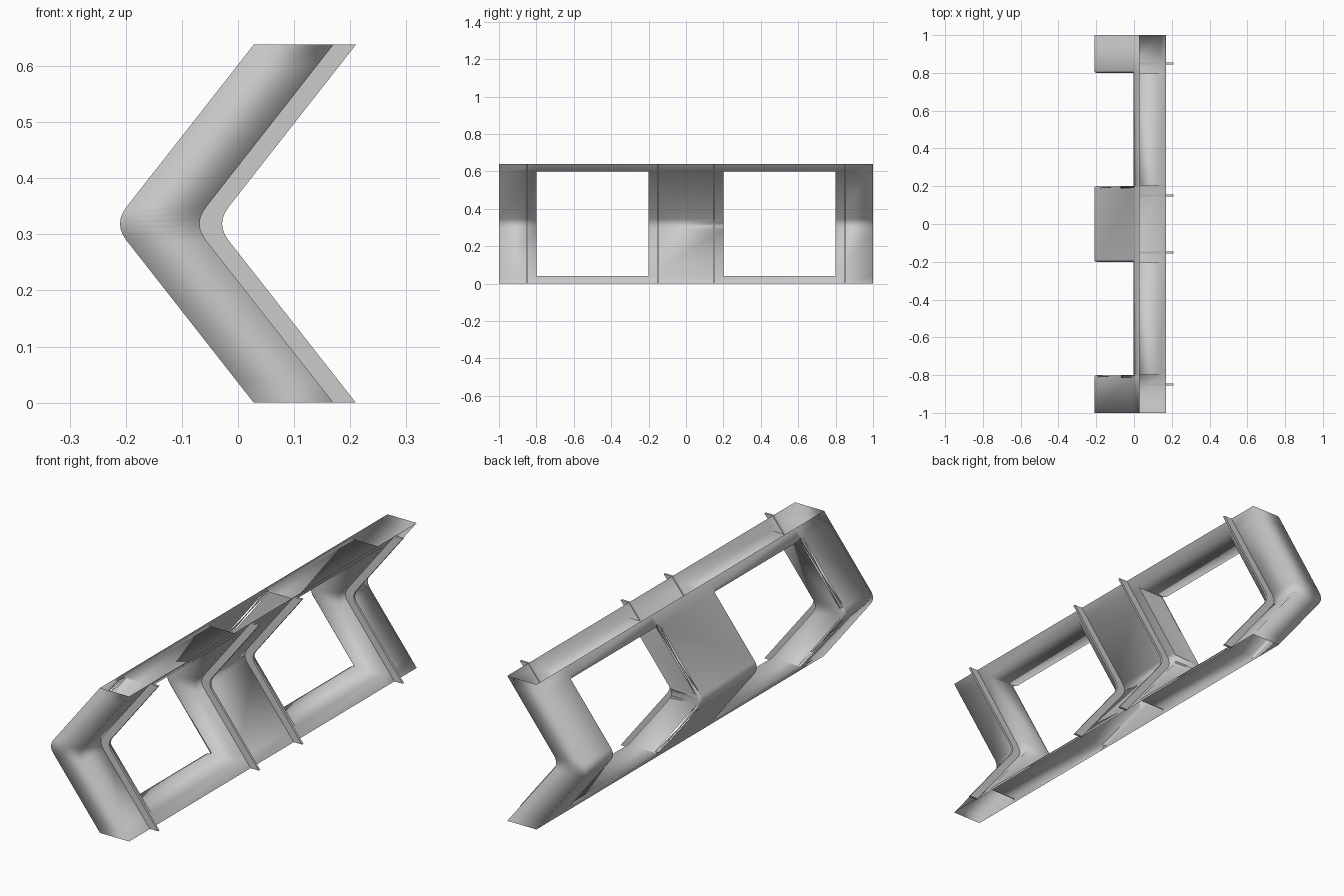
import bpy, bmesh, math

if "Cube" in bpy.data.objects:
    bpy.data.objects.remove(bpy.data.objects["Cube"])

H, MID, LEAN = 0.638, 0.319, 0.784     # height, elbow height, lean of each half
RAIL = 0.04                            # rail thickness in z
BACK, FRONT, FIN = 0.028, 0.17, 0.21   # x of the layers at z = 0


def elbow_path():
    """(x shift, z) rows of the chevron with a rounded elbow."""
    r = 0.03
    pts = [(-LEAN * z, z) for z in (0, RAIL)]
    for i in range(7):
        t = i / 6
        x = -LEAN * (MID - r * ((1 - t) ** 2 + t ** 2))
        pts.append((x, MID - r + 2 * r * t))
    return pts + [(-x, z) for x, z in ((LEAN * RAIL, H - RAIL), (0, H))]


def finish(name, bm, angle):
    bmesh.ops.recalc_face_normals(bm, faces=bm.faces)
    me = bpy.data.meshes.new(name)
    bm.to_mesh(me)
    bm.free()
    ob = bpy.data.objects.new(name, me)
    bpy.context.collection.objects.link(ob)
    bpy.context.view_layer.objects.active = ob
    ob.select_set(True)
    bpy.ops.object.shade_smooth_by_angle(angle=math.radians(angle))
    ob.select_set(False)
    return ob


path = elbow_path()
rows = len(path)

# hollow frame: posts and rails as one shell, open at top and bottom
ys = [-1, -0.8, -0.2, 0.2, 0.8, 1]
bm = bmesh.new()
grid = {(k, i, j): bm.verts.new((x0 + x, y, z))
        for k, x0 in enumerate((BACK, FRONT))
        for i, y in enumerate(ys) for j, (x, z) in enumerate(path)}


def solid(i, j):
    return 0 <= i < 5 and not (i in (1, 3) and 0 < j < rows - 2)


def wall(a, b):
    return bm.faces.new([grid[0, *a], grid[0, *b], grid[1, *b], grid[1, *a]])


for i in range(5):
    for j in range(rows - 1):
        if solid(i, j):
            for k in (0, 1):
                bm.faces.new([grid[k, i, j], grid[k, i + 1, j],
                              grid[k, i + 1, j + 1], grid[k, i, j + 1]])
# end caps and window side walls
for i in range(6):
    for j in range(rows - 1):
        if solid(i, j) != solid(i - 1, j):
            wall((i, j), (i, j + 1))
# window sills and heads
for i in (1, 3):
    for j in (1, rows - 2):
        wall((i, j), (i + 1, j))
# soften the rear corners of the posts beside the windows
edges = [bm.edges.get((grid[0, i, j], grid[0, i, j + 1]))
         for i in range(1, 5) for j in range(1, rows - 2)]
bmesh.ops.bevel(bm, geom=edges, offset=0.012, segments=3, profile=0.5, affect='EDGES')
finish("window_frame_shell", bm, 100)

# thin fins running up the front of the posts
for n, y in enumerate((-0.85, -0.15, 0.15, 0.85)):
    bm = bmesh.new()
    outline = [(FRONT - 0.003 + x, z) for x, z in path] + [(FIN + x, z) for x, z in reversed(path)]
    vs = [bm.verts.new((x, y - 0.005, z)) for x, z in outline]
    face = bm.faces.new(vs)
    ext = bmesh.ops.extrude_face_region(bm, geom=[face])
    bmesh.ops.translate(bm, vec=(0, 0.01, 0),
                        verts=[v for v in ext["geom"] if isinstance(v, bmesh.types.BMVert)])
    finish(f"front_fin_{n + 1}", bm, 35)
